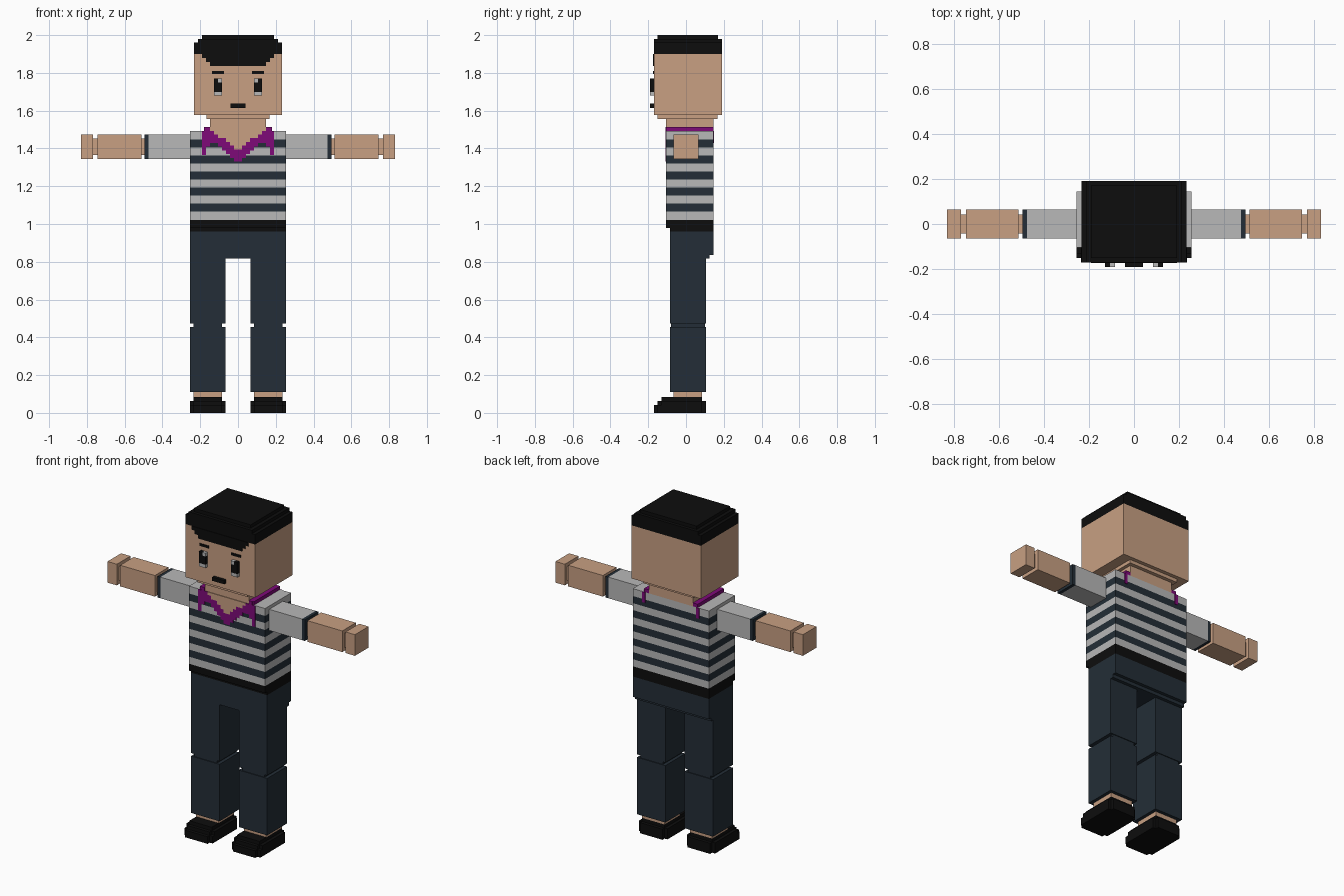
import bpy, bmesh


def mat(name, rgb):
    m = bpy.data.materials.new(name)
    m.diffuse_color = (*rgb, 1)
    return m


SKIN = mat("skin", (0.58, 0.35, 0.225))
GREY = mat("light_grey", (0.48, 0.48, 0.48))
NAVY = mat("navy", (0.017, 0.027, 0.038))
BLACK = mat("black", (0.004, 0.004, 0.004))
PURPLE = mat("purple", (0.21, 0.003, 0.19))
V = 0.02125  # block unit


def boxes(name, blocks, mats, both=False):
    """Join boxes (x0, x1, y0, y1, z0, z1, material index); both mirrors them in x."""
    bm = bmesh.new()
    for x0, x1, y0, y1, z0, z1, mi in blocks:
        for a, b in ([(x0, x1), (-x1, -x0)] if both else [(x0, x1)]):
            r = bmesh.ops.create_cube(bm, size=1)
            for v in r["verts"]:
                v.co = ((a + b) / 2 + v.co.x * (b - a),
                        (y0 + y1) / 2 + v.co.y * (y1 - y0),
                        (z0 + z1) / 2 + v.co.z * (z1 - z0))
            for f in {f for v in r["verts"] for f in v.link_faces}:
                f.material_index = mi
    return finish(name, bm, mats)


def finish(name, bm, mats):
    me = bpy.data.meshes.new(name)
    bm.to_mesh(me)
    bm.free()
    for m in mats:
        me.materials.append(m)
    ob = bpy.data.objects.new(name, me)
    bpy.context.collection.objects.link(ob)
    return ob


def pair(name, blocks, mats):
    """Separate right and left objects, mirrored in x."""
    boxes("left_" + name, blocks, mats)
    boxes("right_" + name, [(-b[1], -b[0], *b[2:]) for b in blocks], mats)


# Striped shirt: one box cut at the stripe edges, coloured by height
levels = [1.022, 1.065, 1.108, 1.15, 1.193, 1.235, 1.278, 1.32, 1.363, 1.405, 1.448, 1.493]
bm = bmesh.new()
r = bmesh.ops.create_cube(bm, size=1)
for v in r["verts"]:
    v.co = (v.co.x * 0.51, 0.02 + v.co.y * 0.25, levels[0] if v.co.z < 0 else levels[-1])
for z in levels[1:-1]:
    bmesh.ops.bisect_plane(bm, geom=bm.verts[:] + bm.edges[:] + bm.faces[:],
                           plane_co=(0, 0, z), plane_no=(0, 0, 1))
for f in bm.faces:
    z = f.calc_center_median().z
    f.material_index = sum(z > l for l in levels[1:-1]) % 2
finish("shirt", bm, [GREY, NAVY])

# Belt and hips
boxes("belt", [(-0.255, 0.255, -0.105, 0.145, 0.98, 1.022, 0),
               (-0.255, 0.255, -0.085, 0.145, 0.96, 0.98, 0)], [BLACK])
boxes("hips", [(-0.255, 0.255, -0.085, 0.145, 0.837, 0.96, 0),
               (-0.255, 0.255, -0.085, 0.125, 0.817, 0.837, 0)], [NAVY])

# Legs, ankles and stepped shoes
pair("leg", [(0.065, 0.255, -0.085, 0.105, 0.473, 0.817, 0),
             (0.085, 0.235, -0.08, 0.10, 0.455, 0.473, 0),
             (0.065, 0.255, -0.085, 0.105, 0.11, 0.455, 0)], [NAVY])
pair("ankle", [(0.085, 0.235, -0.065, 0.085, 0.085, 0.11, 0)], [SKIN])
pair("shoe", [(0.065, 0.255, -0.15, 0.085, 0, 0.043, 0),
              (0.085, 0.235, -0.17, 0.105, 0, 0.043, 0),
              (0.065, 0.255, -0.13, 0.085, 0.043, 0.064, 0),
              (0.085, 0.235, -0.15, 0.105, 0.043, 0.064, 0),
              (0.085, 0.235, -0.13, 0.085, 0.064, 0.085, 0)], [BLACK])

# Arms: sleeve, cuff, elbow, forearm, wrist, hand
A = (-0.065, 0.065, 1.345, 1.473)
I = (-0.043, 0.043, 1.366, 1.452)
pair("sleeve", [(0.25, 0.475, *A, 0), (0.475, 0.494, *A, 1)], [GREY, NAVY])
pair("forearm", [(0.494, 0.512, *I, 0), (0.512, 0.745, *A, 0)], [SKIN])
pair("hand", [(0.745, 0.767, *I, 0), (0.767, 0.83, *A, 0)], [SKIN])

# Neck, chin step and head
boxes("neck", [(-0.148, 0.148, -0.105, 0.145, 1.493, 1.557, 0)], [SKIN])
boxes("chin", [(-0.168, 0.168, -0.15, 0.167, 1.557, 1.578, 0)], [SKIN])
boxes("head", [(-0.233, 0.233, -0.17, 0.19, 1.578, 1.90, 0)], [SKIN])

# Hair cap in steps, with a tapering fringe on the forehead
boxes("hair", [(-0.233, 0.233, -0.17, 0.19, 1.90, 1.96, 0),
               (-0.212, 0.212, -0.17, 0.19, 1.96, 1.98, 0),
               (-0.19, 0.19, -0.15, 0.17, 1.98, 2.0, 0)], [BLACK])
boxes("fringe", [(-w, w, -0.174, -0.17, z, z + 0.0213, 0)
                 for w, z in ((0.19, 1.879), (0.17, 1.858), (0.148, 1.837))], [BLACK])

# Face
pair("eye", [(0.085, 0.106, -0.19, -0.17, 1.70, 1.75, 0),
             (0.106, 0.128, -0.19, -0.17, 1.70, 1.77, 0),
             (0.085, 0.106, -0.19, -0.17, 1.75, 1.77, 1),
             (0.085, 0.128, -0.19, -0.17, 1.68, 1.70, 1)], [BLACK, GREY])
pair("eyebrow", [(0.075, 0.138, -0.174, -0.17, 1.795, 1.81, 0)], [BLACK])
boxes("mouth", [(-0.04, 0.04, -0.19, -0.17, 1.615, 1.637, 0)], [BLACK])

# Collar: stepped columns from the centre outwards, with skin above the V
tops = [1.395, 1.415, 1.435, 1.455, 1.455, 1.475, 1.493, 1.514, 1.493]
lows = [1.33, 1.35, 1.37, 1.39, 1.41, 1.43, 1.43, 1.41, 1.365]
front = (-0.109, -0.105)
boxes("collar_front", [(k * V, (k + 1) * V, *front, b, t, 0)
                       for k, (t, b) in enumerate(zip(tops, lows))], [PURPLE], both=True)
boxes("neckline", [(k * V, (k + 1) * V, *front, tops[k], 1.493, 0)
                   for k in range(6)], [SKIN], both=True)
boxes("collar_side", [(0.148, 0.18, -0.105, 0.145, 1.493, 1.514, 0),
                      (0.17, 0.191, 0.145, 0.149, 1.43, 1.493, 0)], [PURPLE], both=True)
